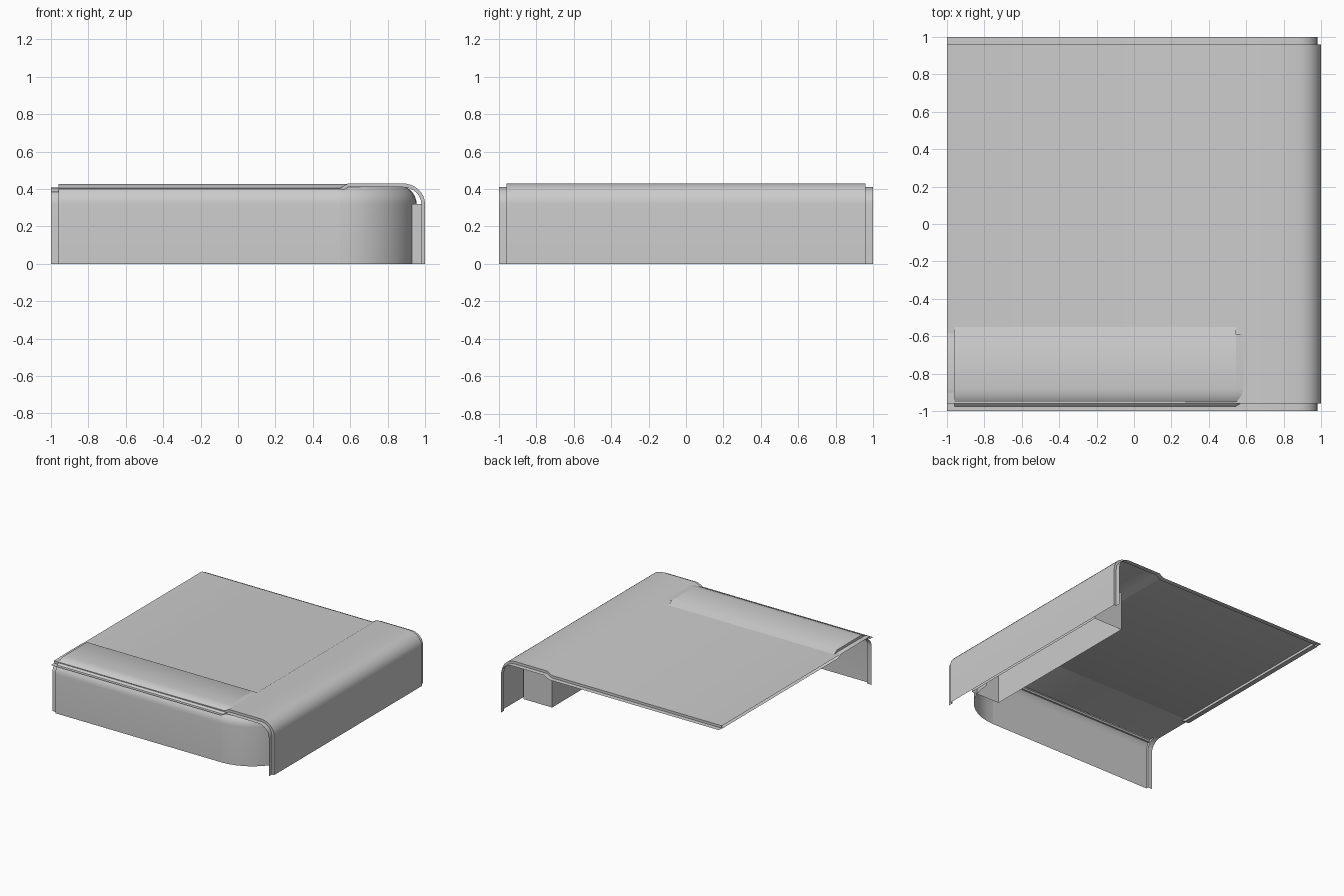
import bpy, bmesh
from math import sin, cos, pi

if "Cube" in bpy.data.objects:
    bpy.data.objects.remove(bpy.data.objects["Cube"])


def finish(name, bm, smooth=True):
    bmesh.ops.remove_doubles(bm, verts=bm.verts[:], dist=0.0005)
    me = bpy.data.meshes.new(name)
    bm.to_mesh(me)
    bm.free()
    ob = bpy.data.objects.new(name, me)
    bpy.context.collection.objects.link(ob)
    bpy.ops.object.select_all(action='DESELECT')
    ob.select_set(True)
    bpy.context.view_layer.objects.active = ob
    if smooth:
        bpy.ops.object.shade_smooth_by_angle(angle=pi / 5)
    return ob


def sheet(name, rows):
    # Skin a surface through rows of points
    bm = bmesh.new()
    vs = [[bm.verts.new(p) for p in row] for row in rows]
    for r0, r1 in zip(vs, vs[1:]):
        for j in range(len(r0) - 1):
            bm.faces.new((r0[j], r1[j], r1[j + 1], r0[j + 1]))
    return finish(name, bm)


def shoulder(d=0.0, drop=0.0):
    # Skirt, rounded edge and raised band, inset by d
    pts = [(1 - d, 0), (1 - d, 0.32)]
    n = 8
    for i in range(1, n + 1):
        a = pi / 2 * i / n
        pts.append((0.88 + (0.12 - d) * cos(a), 0.32 + (0.11 - d - drop) * sin(a)))
    pts.append((0.59, 0.43 - d - drop))
    return pts


def panel(d, far, drop=0.0):
    # Shoulder plus the step down to the flat roof
    z = 0.405 - d - drop
    return shoulder(d, drop) + [(0.545, z), (far, z)]


LIP = 0.02
# Roof with right skirt, recessed joining flanges at both ends
stations = [(-1, LIP), (-0.96, LIP), (-0.96, 0), (0.96, 0), (0.96, LIP), (1, LIP)]
sheet("roof_and_right_skirt",
      [[(u, y, z) for u, z in panel(d, -1)] for y, d in stations])

# Front skirt and band, with a flange at the left end
CX, CU, DROP = 0.545, 0.59, 0.003
stations = [(-1, LIP), (-0.96, LIP), (-0.96, 0), (CX, 0)]
sheet("front_skirt",
      [[(x, -u, z) for u, z in panel(d, -0.96, DROP)] for x, d in stations])

# Front skirt turning back around the corner
steps = 10
sheet("front_corner",
      [[(CX + (u - CU) * sin(a), -CU - (u - CU) * cos(a), z)
        for u, z in shoulder(0, DROP)]
       for a in [pi / 2 * i / steps for i in range(steps + 1)]])

# Bottomless box behind the right skirt
bm = bmesh.new()
bmesh.ops.create_cube(bm, size=1)
for v in bm.verts:
    v.co = (0.85 + v.co.x * 0.26, -0.01 + v.co.y * 1.44, 0.16 + v.co.z * 0.32)
bm.normal_update()
bmesh.ops.delete(bm, geom=[f for f in bm.faces if f.normal.z < -0.5], context='FACES')
finish("inner_box", bm, smooth=False)
